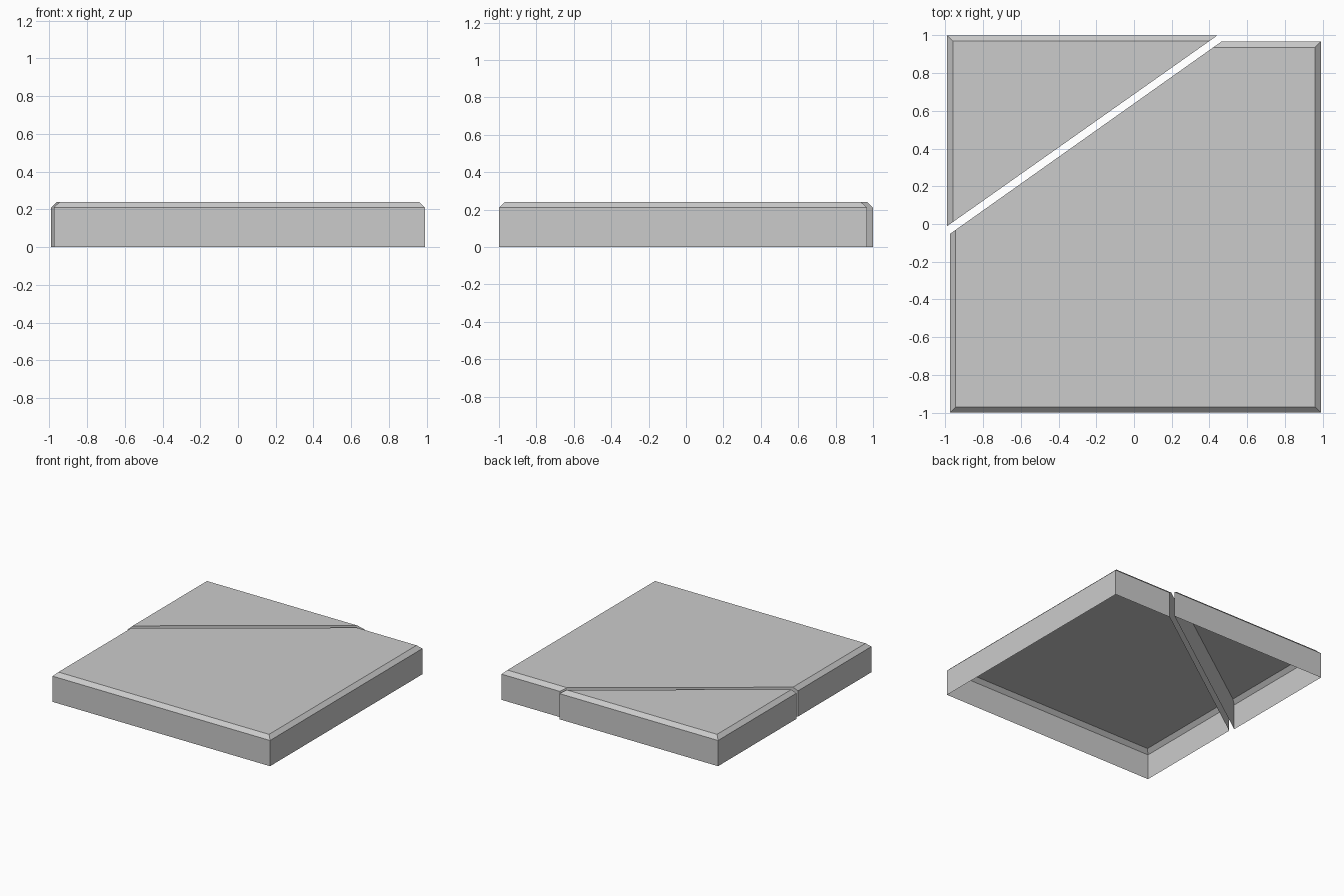
import bpy
import bmesh
from mathutils import Vector, geometry

cube = bpy.data.objects.get("Cube")
if cube:
    bpy.data.objects.remove(cube)

SHOULDER, TOP, CHAMFER = 0.21, 0.24, 0.031

grey = bpy.data.materials.new("light grey")
grey.use_nodes = True
colour = (0.6, 0.6, 0.6, 1)
grey.diffuse_color = colour
grey.node_tree.nodes["Principled BSDF"].inputs["Base Color"].default_value = colour


def inset(points, cut):
    """Move every edge inward by the chamfer, except the cut edge."""
    lines = []
    for i, p in enumerate(points):
        q = points[(i + 1) % len(points)]
        d = (q - p).normalized()
        shift = Vector((-d.y, d.x)) * (0 if i == cut else CHAMFER)
        lines.append((p + shift, q + shift))
    result = []
    for i, line in enumerate(lines):
        a, b = lines[i - 1], line
        # Lengthen both lines so that they always cross
        ends = [a[0] * 2 - a[1], a[1] * 2 - a[0], b[0] * 2 - b[1], b[1] * 2 - b[0]]
        result.append(geometry.intersect_line_line_2d(*ends))
    return result


def slab(name, outline):
    """Thin shell open below; the last outline edge is the plain cut wall."""
    points = [Vector(p) for p in outline]
    n = len(points)
    bm = bmesh.new()

    def ring(pts, z):
        return [bm.verts.new((p.x, p.y, z)) for p in pts]

    low, mid = ring(points, 0), ring(points, SHOULDER)
    top = ring(inset(points, n - 1), TOP)
    # Outer walls and their chamfers
    for i in range(n - 1):
        for a, b in ((low, mid), (mid, top)):
            bm.faces.new((a[i], a[i + 1], b[i + 1], b[i]))
    # Cut wall and top
    bm.faces.new((low[-1], low[0], mid[0], top[0], top[-1], mid[-1]))
    bm.faces.new(top)
    mesh = bpy.data.meshes.new(name)
    bm.to_mesh(mesh)
    bm.free()
    mesh.materials.append(grey)
    obj = bpy.data.objects.new(name, mesh)
    bpy.context.collection.objects.link(obj)


# Large slab and the broken-off corner, both counter-clockwise
slab("main_slab", [(-0.976, -0.053), (-0.976, -1), (0.99, -1), (0.99, 0.967), (0.464, 0.967)])
slab("corner_slab", [(0.443, 1), (-0.99, 1), (-0.99, -0.011)])
